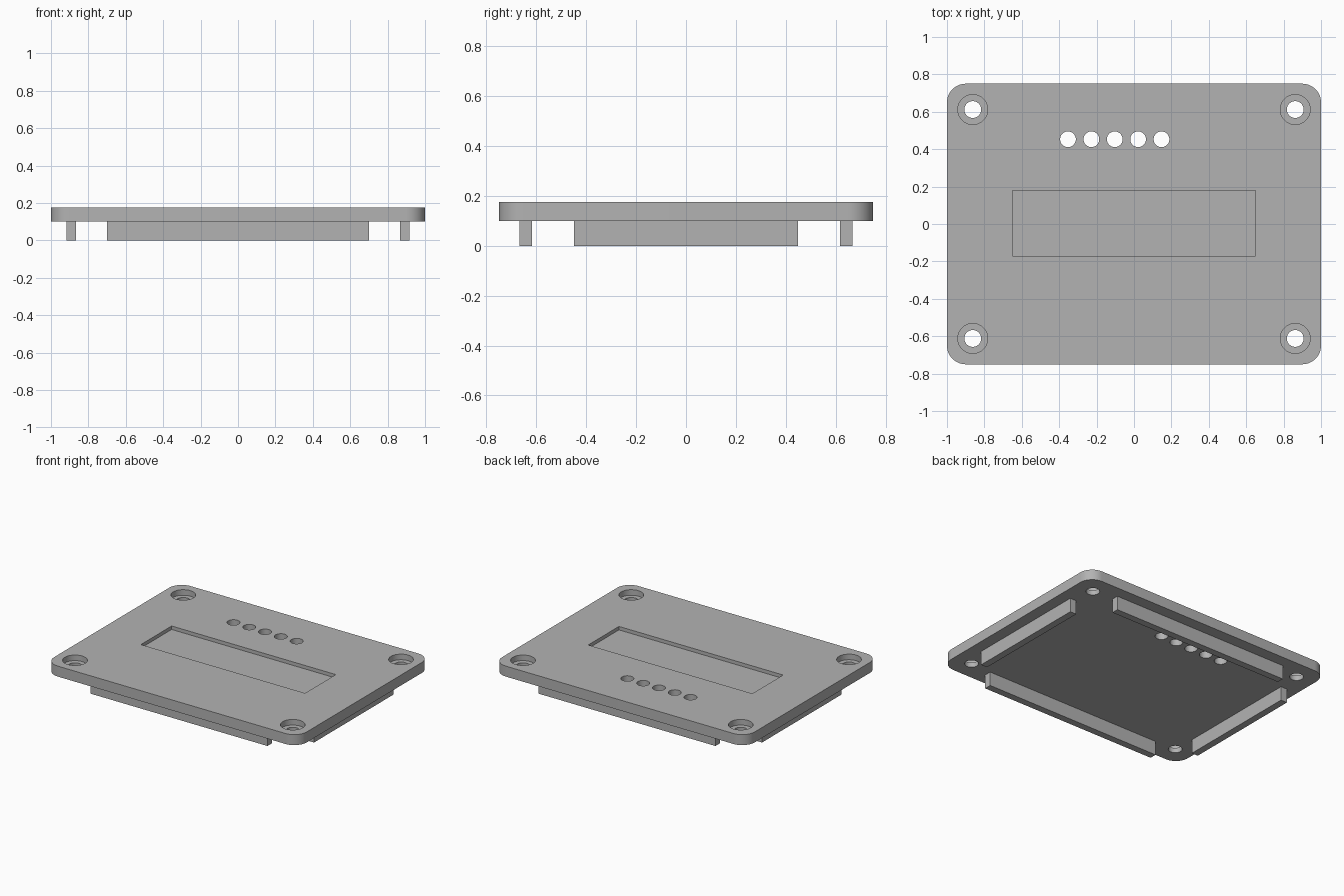
import bpy
import bmesh
from math import radians

default_cube = bpy.data.objects.get("Cube")
if default_cube:
    bpy.data.objects.remove(default_cube, do_unlink=True)

PLATE_BOTTOM, PLATE_TOP = 0.10, 0.175
BORE_FLOOR = PLATE_TOP - 0.04
WINDOW_FLOOR = PLATE_TOP - 0.025

gray = bpy.data.materials.new("plain gray")
gray.use_nodes = True
color = (0.45, 0.45, 0.45, 1)
gray.diffuse_color = color
gray.node_tree.nodes["Principled BSDF"].inputs["Base Color"].default_value = color


def finish(obj, name):
    obj.name = name
    obj.data.materials.append(gray)
    return obj


def box(name, x, y, z):
    """Box spanning the given (low, high) ranges."""
    ranges = (x, y, z)
    bpy.ops.mesh.primitive_cube_add(size=1, location=[sum(r) / 2 for r in ranges])
    obj = bpy.context.object
    obj.scale = [r[1] - r[0] for r in ranges]
    bpy.ops.object.transform_apply(location=False, rotation=False, scale=True)
    return finish(obj, name)


def cylinder(name, x, y, radius, low, high):
    bpy.ops.mesh.primitive_cylinder_add(
        vertices=48, radius=radius, depth=high - low, location=(x, y, (low + high) / 2))
    return finish(bpy.context.object, name)


# Plate with rounded vertical corners
plate = box("cover_plate", (-1, 1), (-0.75, 0.75), (PLATE_BOTTOM, PLATE_TOP))
bm = bmesh.new()
bm.from_mesh(plate.data)
corners = [e for e in bm.edges if abs(e.verts[0].co.z - e.verts[1].co.z) > 0.01]
bmesh.ops.bevel(bm, geom=corners, offset=0.1, segments=12, profile=0.5, affect="EDGES")
bm.to_mesh(plate.data)
bm.free()

# Cutters: shallow display recess, counterbored screw holes, row of button holes
cutters = [box("display_cutter", (-0.65, 0.65), (-0.17, 0.178), (WINDOW_FLOOR, 0.3))]
for x in (-0.862, 0.862):
    for y in (-0.612, 0.612):
        cutters.append(cylinder("screw_cutter", x, y, 0.045, 0, 0.3))
        cutters.append(cylinder("bore_cutter", x, y, 0.08, BORE_FLOOR, 0.3))
for i in range(5):
    cutters.append(cylinder("button_cutter", -0.353 + i * 0.125, 0.453, 0.042, 0, 0.3))

for cutter in cutters:
    cutter.hide_render = True
    cut = plate.modifiers.new("cut", "BOOLEAN")
    cut.operation = "DIFFERENCE"
    cut.solver = "EXACT"
    cut.object = cutter

bpy.ops.object.select_all(action="DESELECT")
plate.select_set(True)
bpy.context.view_layer.objects.active = plate
for name in [m.name for m in plate.modifiers]:
    bpy.ops.object.modifier_apply(modifier=name)
for cutter in cutters:
    bpy.data.objects.remove(cutter, do_unlink=True)
bpy.ops.object.shade_smooth_by_angle(angle=radians(30))

# Locating ribs under the plate
for side, low, high in (("front", -0.667, -0.617), ("back", 0.617, 0.667)):
    box(side + "_rib", (-0.7, 0.7), (low, high), (0, PLATE_BOTTOM))
for side, low, high in (("right", -0.917, -0.867), ("left", 0.867, 0.917)):
    box(side + "_rib", (low, high), (-0.45, 0.45), (0, PLATE_BOTTOM))
